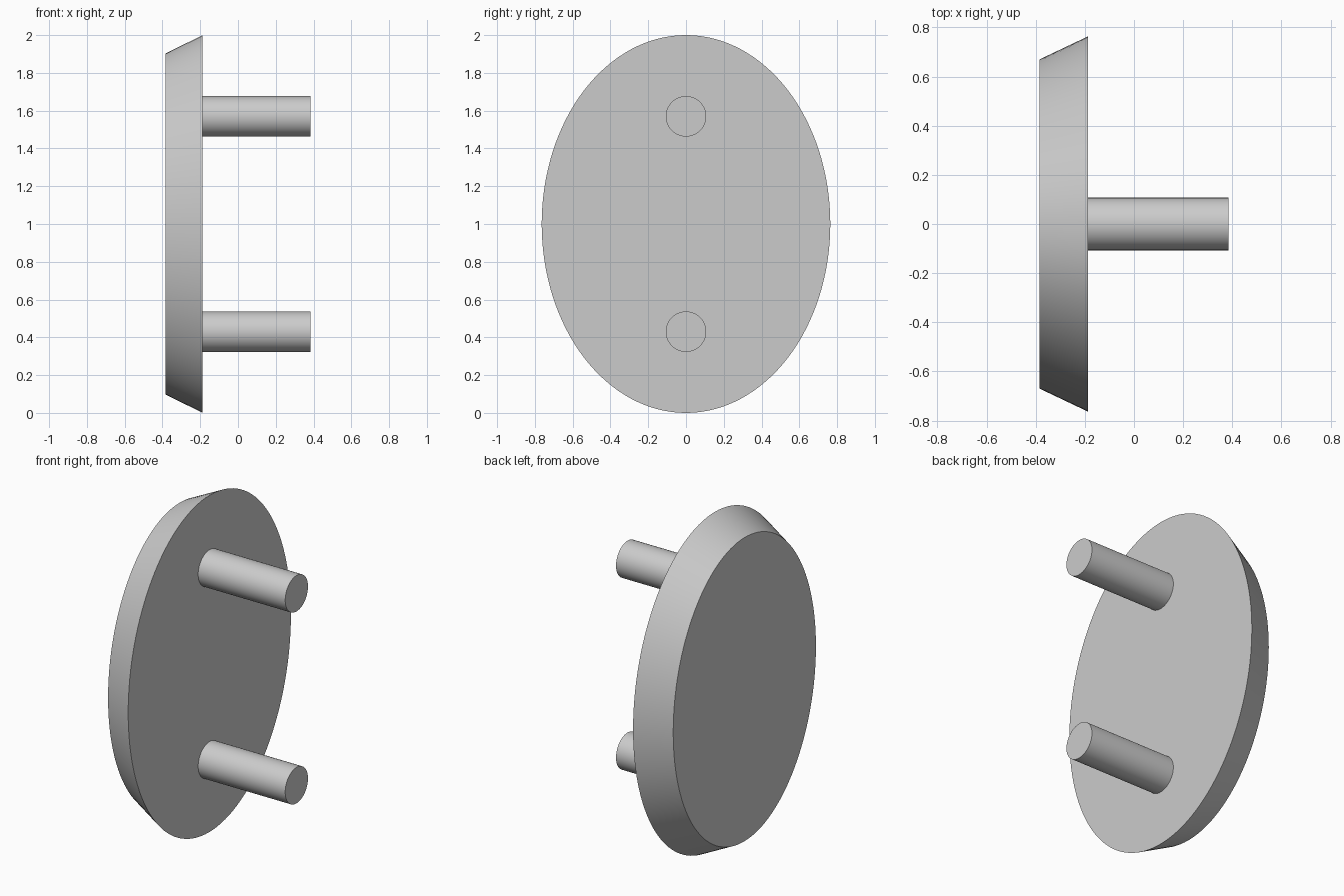
import bpy
import bmesh
from math import cos, sin, tau, radians

default_cube = bpy.data.objects.get("Cube")
if default_cube:
    bpy.data.objects.remove(default_cube, do_unlink=True)

# One plain grey for the whole model
GREY = (0.6, 0.6, 0.6, 1.0)
grey = bpy.data.materials.new("light_grey")
grey.use_nodes = True
grey.diffuse_color = GREY
grey.node_tree.nodes["Principled BSDF"].inputs["Base Color"].default_value = GREY


def loft_x(name, sections, centre_z, segments):
    """Capped solid along x through elliptical sections (x, y radius, z radius)."""
    bm = bmesh.new()
    rings = []
    for x, ry, rz in sections:
        angles = [tau * i / segments for i in range(segments)]
        rings.append([bm.verts.new((x, ry * cos(a), rz * sin(a))) for a in angles])
    for a, b in zip(rings, rings[1:]):
        for i in range(segments):
            j = (i + 1) % segments
            bm.faces.new((a[i], a[j], b[j], b[i]))
    bm.faces.new(rings[0])
    bm.faces.new(rings[-1])
    bmesh.ops.recalc_face_normals(bm, faces=bm.faces)
    mesh = bpy.data.meshes.new(name)
    bm.to_mesh(mesh)
    bm.free()
    mesh.materials.append(grey)
    obj = bpy.data.objects.new(name, mesh)
    obj.location.z = centre_z
    bpy.context.collection.objects.link(obj)
    bpy.ops.object.select_all(action="DESELECT")
    obj.select_set(True)
    bpy.context.view_layer.objects.active = obj
    bpy.ops.object.shade_smooth_by_angle(angle=radians(20))
    return obj


BACK, SEAT, TIP = -0.385, -0.187, 0.385
PEG_RADIUS = 0.107

# Oval plate, tapering towards its outer face
loft_x("oval_plate", [(BACK, 0.67, 0.902), (SEAT, 0.764, 1.0)], 1.0, 128)

# Two round pegs standing on the wide face
for name, side in (("upper_peg", 1), ("lower_peg", -1)):
    loft_x(name, [(SEAT, PEG_RADIUS, PEG_RADIUS), (TIP, PEG_RADIUS, PEG_RADIUS)],
           1.0 + side * 0.57, 64)
